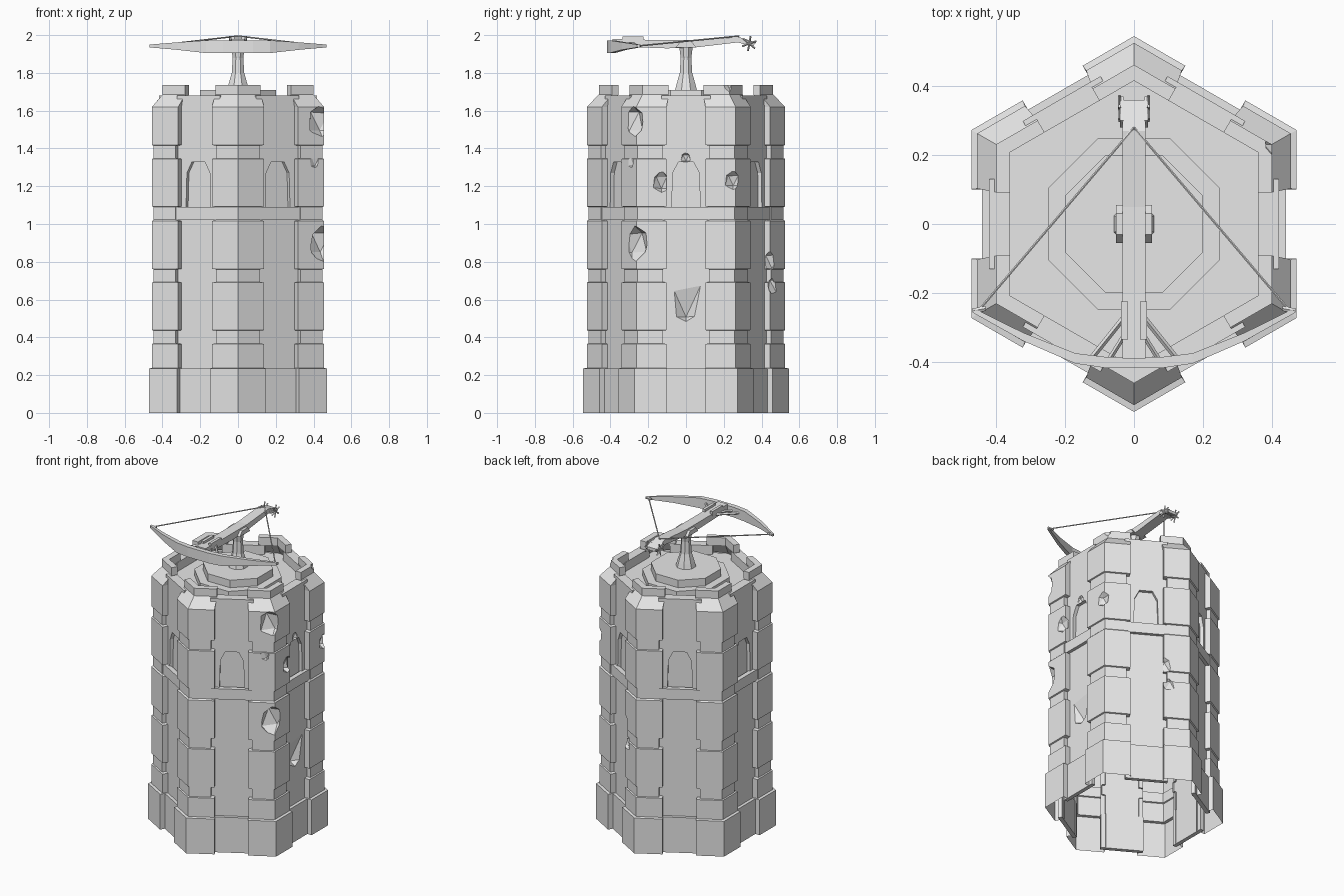
import bpy, bmesh, math, random
from mathutils import Vector, Matrix

random.seed(4)
if "Cube" in bpy.data.objects:
    bpy.data.objects.remove(bpy.data.objects["Cube"])

stone = bpy.data.materials.new("grey_stone")
stone.use_nodes = True
stone.diffuse_color = (0.8, 0.8, 0.8, 1)
stone.node_tree.nodes["Principled BSDF"].inputs["Base Color"].default_value = (0.8, 0.8, 0.8, 1)
C30 = math.cos(math.radians(30))


def finish(name, bm, angle=0):
    bmesh.ops.recalc_face_normals(bm, faces=bm.faces)
    mesh = bpy.data.meshes.new(name)
    bm.to_mesh(mesh)
    bm.free()
    mesh.materials.append(stone)
    obj = bpy.data.objects.new(name, mesh)
    obj.rotation_euler.z = math.radians(angle)
    bpy.context.collection.objects.link(obj)
    return obj


def loft(name, rings, angle=0):
    """Closed solid through rings with equal point counts."""
    bm = bmesh.new()
    loops = [[bm.verts.new(p) for p in ring] for ring in rings]
    n = len(loops[0])
    for a, b in zip(loops, loops[1:]):
        for i in range(n):
            bm.faces.new((a[i], a[(i + 1) % n], b[(i + 1) % n], b[i]))
    bm.faces.new(loops[0])
    bm.faces.new(loops[-1])
    return finish(name, bm, angle)


def plate(name, outline, x0, x1, angle=0):
    """Outline in (y, z) extruded along local x."""
    return loft(name, [[(x, y, z) for y, z in outline] for x in (x0, x1)], angle)


def rect(half, z0, z1):
    return [(-half, z0), (half, z0), (half, z1), (-half, z1)]


def turned(name, sides, levels, angle=0):
    """Polygonal stack from (apothem, z) levels."""
    step = 2 * math.pi / sides
    return loft(name, [[(a / math.cos(step / 2) * math.cos((i + .5) * step),
                         a / math.cos(step / 2) * math.sin((i + .5) * step), z)
                        for i in range(sides)] for a, z in levels], angle)


def rod(name, p, q, r, sides=6):
    p, q = Vector(p), Vector(q)
    bm = bmesh.new()
    rot = (q - p).to_track_quat('Z', 'Y').to_matrix().to_4x4()
    bmesh.ops.create_cone(bm, cap_ends=True, segments=sides, radius1=r, radius2=r,
                          depth=(q - p).length,
                          matrix=Matrix.Translation((p + q) / 2) @ rot)
    return finish(name, bm)


# Corner stones: angled cross-section, stepping in and out by course
def corner_ring(z, apothem, length, inner=.41, inner_corner=.385):
    r = apothem / C30
    ax, ay = r - length / 2, length * C30
    depth = apothem - inner
    bx, by = ax - depth * C30, ay - depth / 2
    return [(r, 0, z), (ax, ay, z), (bx, by, z), (inner_corner / C30, 0, z),
            (bx, -by, z), (ax, -ay, z)]


WIDE, NARROW, BASE = (.455, .160), (.447, .133), (.472, .172)
courses = [(0, .235, BASE), (.235, .365, WIDE)]
for bottom in (.365, .69, 1.02, 1.345):
    courses.append((bottom, bottom + .07, NARROW))
    courses.append((bottom + .07, 1.62 if bottom > 1.3 else bottom + .325, WIDE))
rings = []
for z0, z1, (a, length) in courses:
    rings += [corner_ring(z0 + (.003 if z0 else 0), a, length), corner_ring(z1, a, length)]
rings += [corner_ring(z, .40, .139, .36, .36) for z in (1.685, 1.735)]
shells = [loft("corner_stones", rings, 30 + 60 * k) for k in range(6)]

# Six walls, each with an arched window
arch = [(-.075, 1.10), (-.07, 1.27), (-.04, 1.328), (.04, 1.328), (.07, 1.27), (.075, 1.10)]
upper = ([(-.13, 1.05), (-.075, 1.05)] + arch +
         [(.075, 1.05), (.13, 1.05), (.13, 1.68), (-.13, 1.68)])
for k in range(6):
    ang = 60 * k
    shells.append(plate("lower_wall", rect(.13, 0, 1.05), .37, .42, ang))
    shells.append(plate("window_wall", upper, .37, .42, ang))
    plate("window_back", rect(.09, 1.06, 1.35), .392, .398, ang)
    plate("string_course", rect(.13, 1.02, 1.09), .41, .441, ang)
    plate("plinth", rect(.13, 0, .235), .415, .441, ang)
    plate("parapet", rect(.13, 1.60, 1.68), .36, .418, ang)

# Weathered chips, cut from the stones (x, y, z, size)
chips = [(.455, -.30, 1.54, .092), (.47, -.13, 1.22, .055), (.46, -.285, .90, .09),
         (.42, -.32, 1.335, .05), (.465, .25, 1.23, .05), (.16, .455, .80, .065),
         (.13, .475, .67, .05), (.535, 0, .60, .16), (.43, 0, 1.35, .03),
         (.42, .23, 1.74, .045)]
bm = bmesh.new()
for x, y, z, size in chips:
    made = bmesh.ops.create_icosphere(bm, subdivisions=1, radius=size)["verts"]
    for v in made:
        v.co *= random.uniform(.88, 1.12)
        v.co = Vector((x, y, z)) + Vector((v.co.x, v.co.y, v.co.z * 1.2))
cutter = finish("chip_cutter", bm)
cutter.hide_render = True


def hidden(face):
    """Faces inside the hollow tower or on its open bottom."""
    c, n = face.calc_center_median(), face.normal
    radial = Vector((c.x, c.y, 0)).normalized()
    inside = n.dot(radial) < -.5 and c.z < 1.6
    seam = abs(n.z) > .9 and (c.z < .01 or abs(c.z - 1.05) < .01)
    side = abs(n.y) > .9 and abs(c.y) > .125 and abs(n.x) < .01
    return inside or seam or side


# Cut the chips, then open the stones and walls into an outer skin
for obj in shells:
    mod = obj.modifiers.new("chips", 'BOOLEAN')
    mod.operation = 'DIFFERENCE'
    mod.solver = 'EXACT'
    mod.object = cutter
bpy.context.view_layer.update()
graph = bpy.context.evaluated_depsgraph_get()
skins = []
for obj in shells:
    bm = bmesh.new()
    bm.from_object(obj, graph)
    bm.normal_update()
    bmesh.ops.delete(bm, geom=[f for f in bm.faces if hidden(f)], context='FACES')
    skins.append(bm)
for obj, bm in zip(shells, skins):
    obj.modifiers.clear()
    bm.to_mesh(obj.data)
    bm.free()
bpy.data.objects.remove(cutter)

# Roof deck, stepped platform and pedestal
turned("roof_deck", 6, [(.39, 1.60), (.39, 1.62)])
turned("platform_step", 8, [(.25, 1.61), (.25, 1.66)])
turned("platform", 8, [(.20, 1.65), (.20, 1.71)])
turned("pedestal", 8, [(.06, 1.70), (.05, 1.74), (.033, 1.80), (.028, 1.88), (.036, 1.94)])

# Crossbow stock and side fittings
stock = [(-.39, 1.94), (-.39, 1.98), (-.2, 1.975), (.05, 1.975), (.27, 1.993), (.36, 1.965),
         (.36, 1.945), (.28, 1.962), (.05, 1.935), (-.1, 1.93)]
plate("stock", stock, -.034, .034)
for s in (-1, 1):
    plate("mount_cheek", [(-.055, 1.935), (.055, 1.935), (.03, 1.965), (-.03, 1.965)],
          s * .03, s * .052)
    plate("bolt_rail", [(-.335, 1.965), (-.225, 1.965), (-.225, 1.992), (-.335, 1.992)],
          s * .018, s * .037)

# Bow limbs: (x, y, half thickness, bottom, top), mirrored
half = [(.468, -.25, .007, 1.935, 1.95), (.32, -.328, .012, 1.922, 1.962),
        (.17, -.39, .015, 1.905, 1.972), (.08, -.402, .016, 1.905, 1.972)]
limbs = [(-x, *rest) for x, *rest in half] + half[::-1]
loft("bow", [[(x, y - t, lo), (x, y + t, lo), (x, y + t, hi), (x, y - t, hi)]
             for x, y, t, lo, hi in limbs])

# Braces, bowstring and winch
nock = (0, .28, 1.995)
for s in (-1, 1):
    rod("brace", (s * .12, -.385, 1.945), (s * .02, -.26, 1.955), .008, 4)
    rod("inner_brace", (s * .07, -.39, 1.945), (s * .02, -.31, 1.955), .007, 4)
    rod("bowstring", (s * .45, -.25, 1.943), nock, .004)
    rod("string_tie", (s * .43, -.245, 1.943), (s * .468, -.252, 1.943), .008)
    plate("winch_bracket", [(.28, 1.96), (.35, 1.94), (.37, 1.96), (.30, 1.985)],
          s * .03, s * .04)
    for i in range(3):
        a = math.radians(20 + 60 * i)
        dy, dz = .04 * math.cos(a), .04 * math.sin(a)
        rod("winch_handle", (s * .042, .335 - dy, 1.955 - dz),
            (s * .042, .335 + dy, 1.955 + dz), .005, 4)
rod("winch_axle", (-.045, .335, 1.955), (.045, .335, 1.955), .009)
